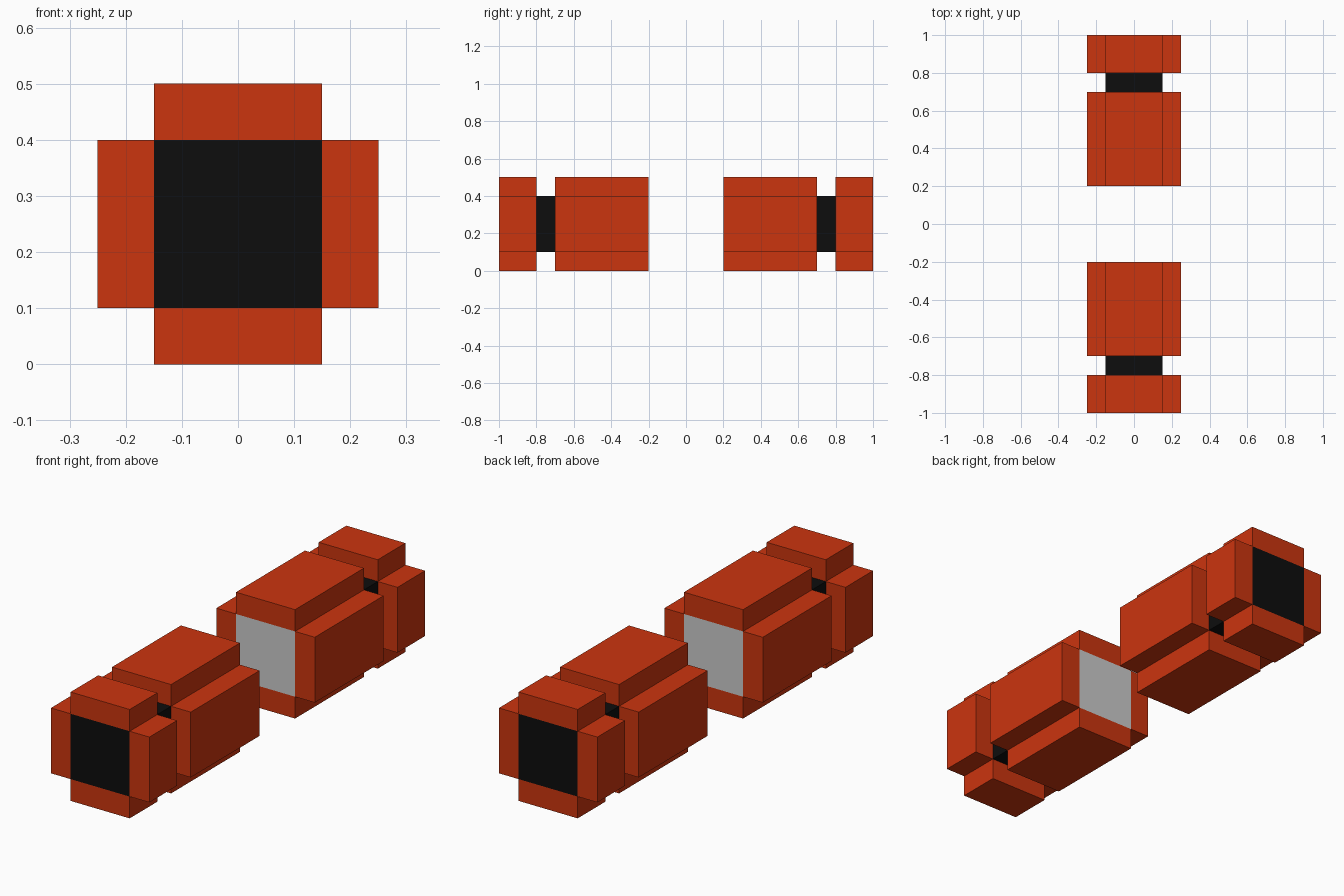
import bpy
import bmesh
from mathutils import Vector

if "Cube" in bpy.data.objects:
    bpy.data.objects.remove(bpy.data.objects["Cube"])


def material(name, rgb):
    m = bpy.data.materials.new(name)
    m.diffuse_color = (*rgb, 1)
    m.use_nodes = True
    m.node_tree.nodes["Principled BSDF"].inputs["Base Color"].default_value = m.diffuse_color
    return m


RED = material("orange red", (0.6, 0.035, 0.0045))
BLACK = material("black", (0.004, 0.004, 0.004))
GREY = material("light grey", (0.6, 0.6, 0.6))


def box(name, x, y, z, mats):
    """Box spanning the (low, high) range on each axis."""
    lo, hi = (Vector(v) for v in zip(x, y, z))
    bm = bmesh.new()
    bmesh.ops.create_cube(bm, size=1)
    for v in bm.verts:
        v.co = (lo + hi) / 2 + v.co * (hi - lo)
    mesh = bpy.data.meshes.new(name)
    bm.to_mesh(mesh)
    bm.free()
    for m in mats:
        mesh.materials.append(m)
    ob = bpy.data.objects.new(name, mesh)
    bpy.context.collection.objects.link(ob)
    return ob


def span(a, b, side):
    return tuple(sorted((a * side, b * side)))


for side, end in ((-1, "front"), (1, "back")):
    # Square core: black, with a grey face looking at the other half
    core = box(end + "_core", (-0.15, 0.15), span(0.2, 1.0, side), (0.1, 0.4), [BLACK, GREY])
    for f in core.data.polygons:
        if f.normal.y * side < -0.5:
            f.material_index = 1

    # Red cladding: long inner sleeve and short outer collar, four slabs each
    for part, y0, y1 in (("sleeve", 0.2, 0.7), ("collar", 0.8, 1.0)):
        y = span(y0, y1, side)
        name = end + "_" + part
        box(name + "_top", (-0.15, 0.15), y, (0.4, 0.5), [RED])
        box(name + "_bottom", (-0.15, 0.15), y, (0.0, 0.1), [RED])
        box(name + "_left", (-0.25, -0.15), y, (0.1, 0.4), [RED])
        box(name + "_right", (0.15, 0.25), y, (0.1, 0.4), [RED])
